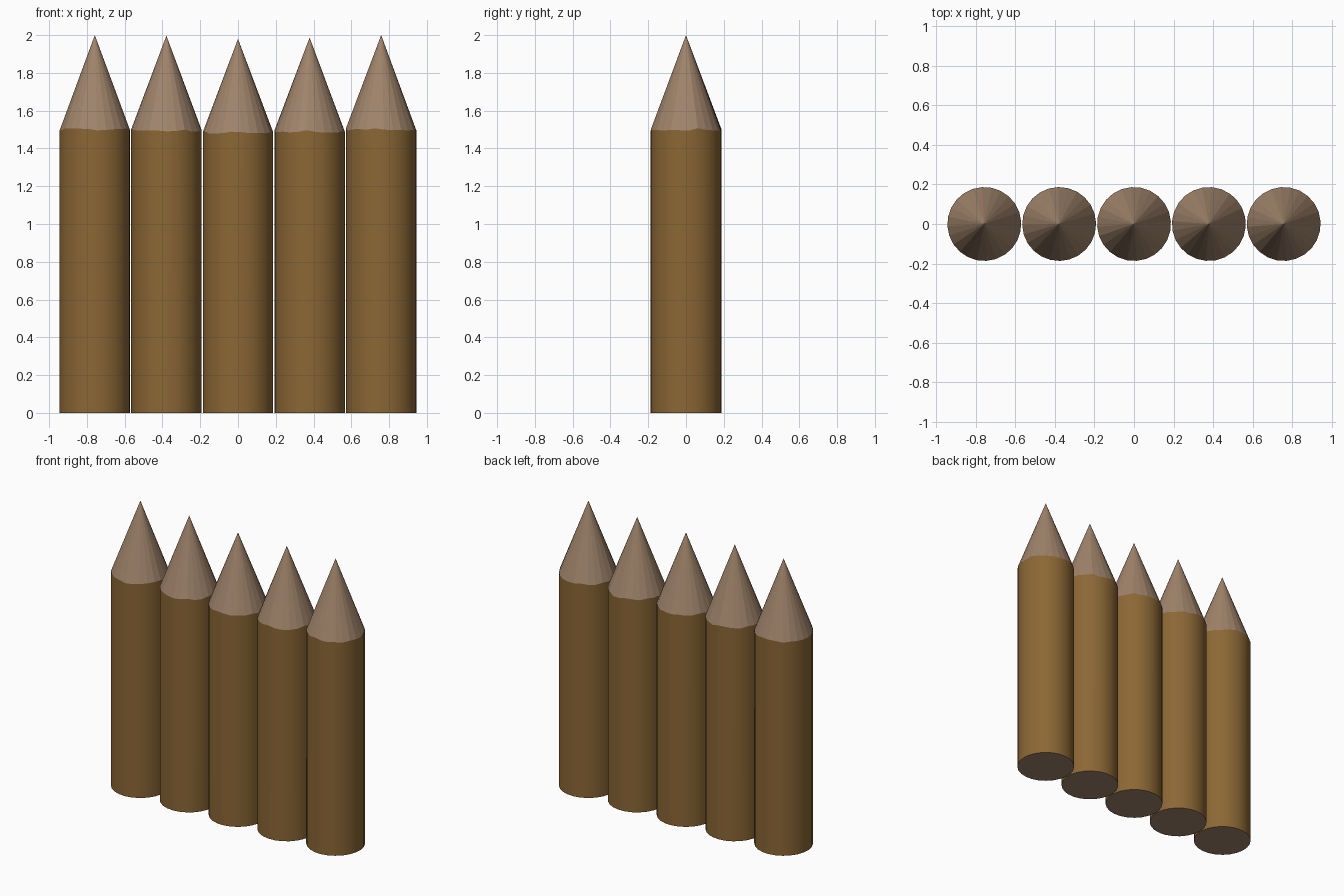
import bpy, bmesh, math, random

if "Cube" in bpy.data.objects:
    bpy.data.objects.remove(bpy.data.objects["Cube"])

random.seed(4)
SIDES, R, PITCH = 24, 0.187, 0.379


def material(name, rgb):
    m = bpy.data.materials.new(name)
    m.diffuse_color = (*rgb, 1)
    m.use_nodes = True
    m.node_tree.nodes["Principled BSDF"].inputs["Base Color"].default_value = m.diffuse_color
    return m


bark = material("brown bark", (0.26, 0.136, 0.035))
cut_wood = material("pale cut wood", (0.35, 0.23, 0.147))


def stake(i, x, shoulder, tip):
    bm = bmesh.new()
    turn = random.uniform(0, 2 * math.pi / SIDES)
    ang = [turn + 2 * math.pi * k / SIDES for k in range(SIDES)]
    low = [bm.verts.new((R * math.cos(a), R * math.sin(a), 0)) for a in ang]
    # slightly uneven whittled shoulder
    top = [bm.verts.new((R * math.cos(a), R * math.sin(a),
                         shoulder + random.uniform(-0.007, 0.007))) for a in ang]
    apex = bm.verts.new((0, 0, tip))
    # sawn bottom
    bm.faces.new(low[::-1]).material_index = 1
    for k in range(SIDES):
        n = (k + 1) % SIDES
        # smooth round trunk
        bm.faces.new((low[k], low[n], top[n], top[k])).smooth = True
        # faceted point
        bm.faces.new((top[k], top[n], apex)).material_index = 1
    for e in bm.edges:
        if len({f.material_index for f in e.link_faces}) > 1:
            e.smooth = False
    me = bpy.data.meshes.new("stake")
    bm.to_mesh(me)
    bm.free()
    me.materials.append(bark)
    me.materials.append(cut_wood)
    ob = bpy.data.objects.new(f"stake_{i + 1}", me)
    ob.location.x = x
    bpy.context.collection.objects.link(ob)


# row of five sharpened stakes: shoulder height, tip height
heights = [(1.5, 2.0), (1.495, 1.997), (1.485, 1.98), (1.49, 1.987), (1.5, 2.0)]
for i, (s, t) in enumerate(heights):
    stake(i, (i - 2) * PITCH, s, t)
